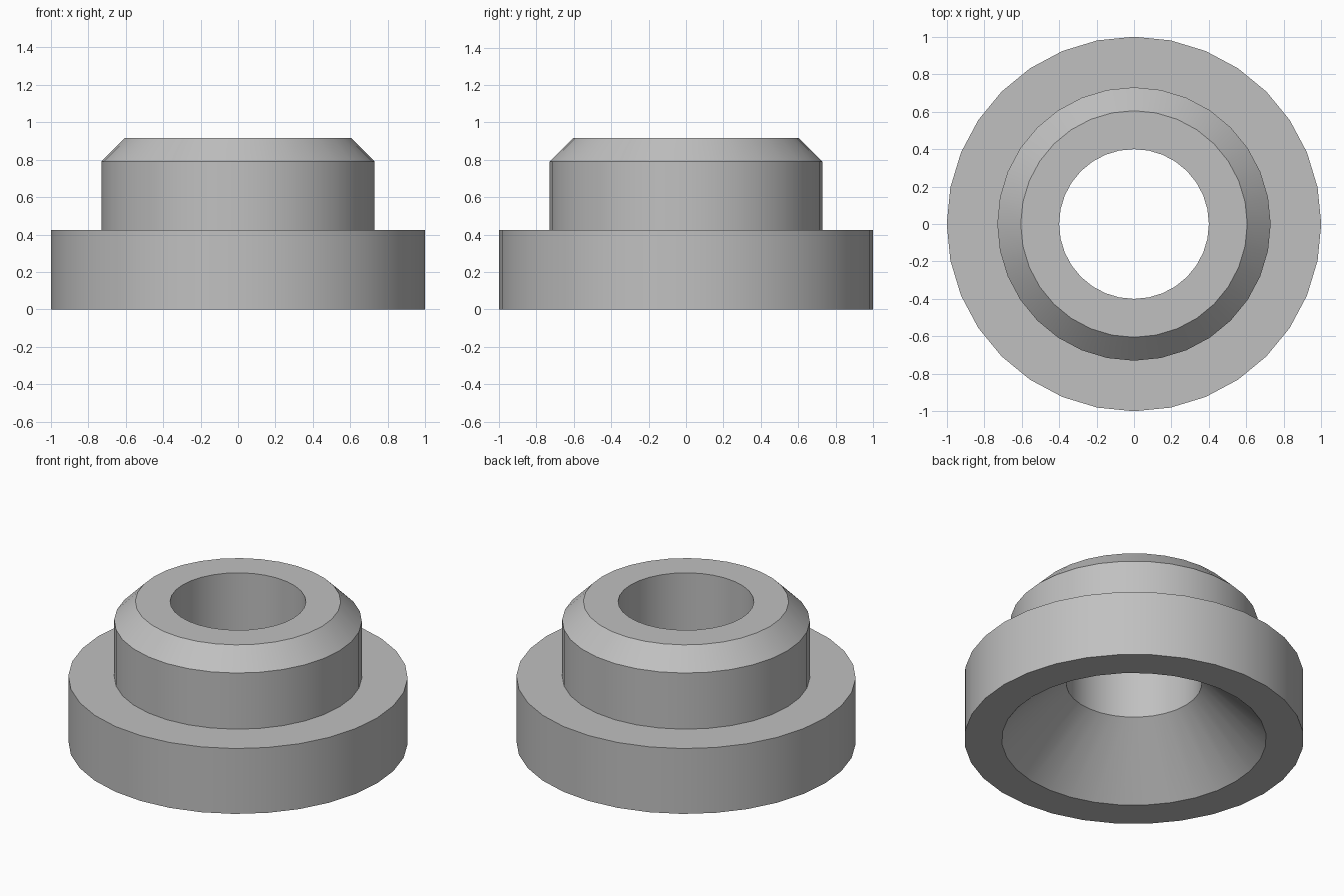
import bpy
import bmesh
from math import cos, sin, tau, radians

SEGMENTS = 32

cube = bpy.data.objects.get("Cube")
if cube:
    bpy.data.objects.remove(cube, do_unlink=True)


def make_material(name, colour):
    mat = bpy.data.materials.new(name)
    mat.use_nodes = True
    mat.diffuse_color = colour
    mat.node_tree.nodes["Principled BSDF"].inputs["Base Color"].default_value = colour
    return mat


def lathe(name, profile, mat):
    """Revolve a closed (radius, height) profile around the z axis."""
    bm = bmesh.new()
    rings = []
    for i in range(SEGMENTS):
        a = tau * i / SEGMENTS
        rings.append([bm.verts.new((r * cos(a), r * sin(a), z)) for r, z in profile])
    count = len(profile)
    for i, ring in enumerate(rings):
        after = rings[(i + 1) % SEGMENTS]
        for j in range(count):
            k = (j + 1) % count
            bm.faces.new((ring[j], after[j], after[k], ring[k]))
    bmesh.ops.recalc_face_normals(bm, faces=bm.faces[:])
    mesh = bpy.data.meshes.new(name)
    bm.to_mesh(mesh)
    bm.free()
    mesh.materials.append(mat)
    obj = bpy.data.objects.new(name, mesh)
    bpy.context.collection.objects.link(obj)
    bpy.ops.object.select_all(action="DESELECT")
    obj.select_set(True)
    bpy.context.view_layer.objects.active = obj
    bpy.ops.object.shade_smooth_by_angle(angle=radians(30))
    return obj


grey = make_material("plain grey", (0.53, 0.53, 0.53, 1))

# Flanged bushing: wide base, chamfered collar, straight bore, countersunk underside
lathe("flanged_bushing", [
    (0.78, 0.0), (1.0, 0.0),        # underside rim
    (1.0, 0.425), (0.73, 0.425),    # flange wall and top
    (0.73, 0.79), (0.605, 0.915),   # collar wall and chamfer
    (0.4, 0.915), (0.4, 0.38),      # top face and bore
], grey)
